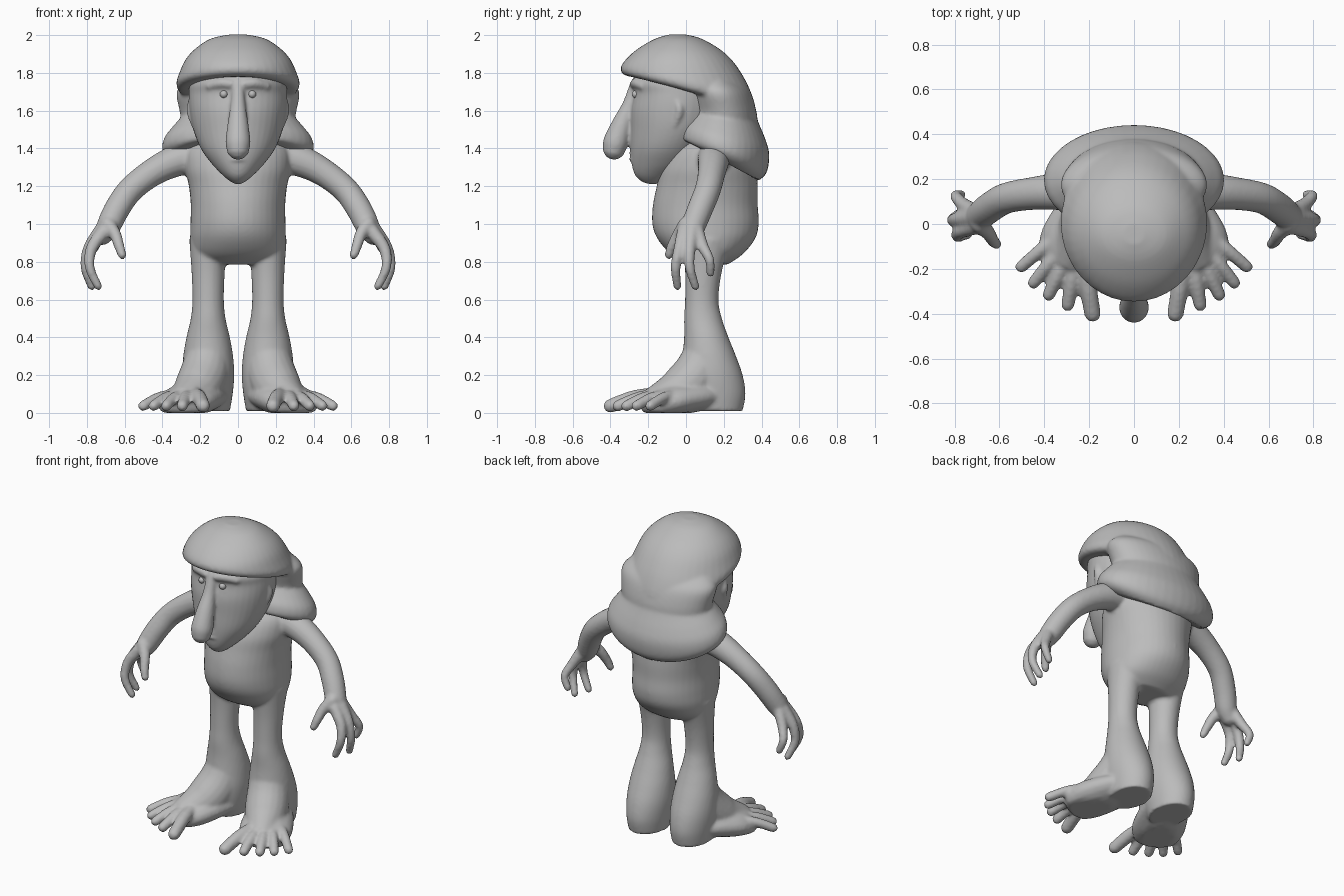
import bpy, bmesh, math
from mathutils import Vector

grey = bpy.data.materials.new("clay grey")
grey.diffuse_color = (0.5, 0.5, 0.5, 1)


def spline(keys, steps=5):
    """Catmull-Rom interpolation of equal-length tuples."""
    out = []
    for i in range(len(keys) - 1):
        a, b = keys[max(i - 1, 0)], keys[i]
        c, d = keys[i + 1], keys[min(i + 2, len(keys) - 1)]
        for s in range(steps):
            t = s / steps
            out.append([0.5 * (2 * q + (r - p) * t + (2 * p - 5 * q + 4 * r - w) * t * t
                               + (3 * q - p - 3 * r + w) * t ** 3)
                        for p, q, r, w in zip(a, b, c, d)])
    return out + [list(keys[-1])]


def loft(bm, rings, n=32, floor=None):
    """Skin a list of (centre, axis u, axis v) ellipses and cap the ends."""
    loops = []
    for c, u, v in rings:
        pts = [c + u * math.cos(math.tau * k / n) + v * math.sin(math.tau * k / n) for k in range(n)]
        if floor is not None:
            for p in pts:
                p.z = max(p.z, floor)
        loops.append([bm.verts.new(p) for p in pts])
    faces = [bm.faces.new((a[k], a[(k + 1) % n], b[(k + 1) % n], b[k]))
             for a, b in zip(loops, loops[1:]) for k in range(n)]
    faces += [bm.faces.new(loops[0][::-1]), bm.faces.new(loops[-1])]
    bmesh.ops.recalc_face_normals(bm, faces=faces)


def stack(bm, keys, x=0.0):
    """Ellipses as (z front, z back, y front, y back, half width); one z if level."""
    rings = []
    for z0, z1, y0, y1, w in spline([k if len(k) == 5 else (k[0], *k) for k in keys]):
        rings.append((Vector((x, (y0 + y1) / 2, (z0 + z1) / 2)), Vector((max(w, 0.004), 0, 0)),
                      Vector((0, max((y1 - y0) / 2, 0.004), (z1 - z0) / 2))))
    loft(bm, rings, 40)


def limb(bm, keys, side=1, flat=1.0, floor=None):
    """Round-ended tube through (x, y, z, radius); flat scales its height."""
    pts = spline(keys)
    pos = [Vector((p[0] * side, p[1], p[2])) for p in pts]
    rad = [p[3] for p in pts]
    t0, t1 = (pos[0] - pos[1]).normalized(), (pos[-1] - pos[-2]).normalized()
    caps = [(0.5, 0.87), (0.85, 0.53), (0.98, 0.2)]
    r0, r1 = rad[0] * min(flat, 1), rad[-1] * min(flat, 1)
    pos = [pos[0] + t0 * r0 * a for a, _ in caps[::-1]] + pos + [pos[-1] + t1 * r1 * a for a, _ in caps]
    rad = [rad[0] * b for _, b in caps[::-1]] + rad + [rad[-1] * b for _, b in caps]
    span = (pos[-1] - pos[0]).normalized()
    ref = Vector((0, 1, 0)) if abs(span.y) < 0.6 else Vector((0, 0, 1))
    rings = []
    for i, (p, r) in enumerate(zip(pos, rad)):
        t = (pos[min(i + 1, len(pos) - 1)] - pos[max(i - 1, 0)]).normalized()
        u = t.cross(ref).normalized()
        rings.append((p, u * r, u.cross(t) * r * flat))
    loft(bm, rings, 20, floor)


def finish(name, bm, voxel=None, smooth=4):
    me = bpy.data.meshes.new(name)
    bm.to_mesh(me)
    bm.free()
    me.materials.append(grey)
    ob = bpy.data.objects.new(name, me)
    bpy.context.collection.objects.link(ob)
    if voxel:
        m = ob.modifiers.new("blend", 'REMESH')
        m.mode, m.voxel_size, m.use_smooth_shade = 'VOXEL', voxel, True
        s = ob.modifiers.new("soften", 'SMOOTH')
        s.factor, s.iterations = 0.5, smooth
    for f in me.polygons:
        f.use_smooth = True
    return ob


# Torso, legs, feet, arms and hands, blended into one skin
bm = bmesh.new()
stack(bm, [(1.46, 0.0, 0.3, 0.18), (1.40, -0.07, 0.34, 0.27), (1.3, -0.13, 0.37, 0.28),
           (1.2, -0.155, 0.38, 0.26), (1.1, -0.175, 0.38, 0.25), (1.0, -0.178, 0.385, 0.252),
           (0.92, -0.15, 0.365, 0.252), (0.84, -0.08, 0.3, 0.235), (0.785, 0.01, 0.22, 0.17)])
toes = [((0.225, -0.16), (0.185, -0.4), 0.037), ((0.26, -0.15), (0.295, -0.36), 0.03),
        ((0.29, -0.13), (0.38, -0.315), 0.029), ((0.32, -0.1), (0.447, -0.262), 0.028),
        ((0.34, -0.05), (0.502, -0.19), 0.028)]
fingers = [[(0.71, -0.01, 0.96, 0.038), (0.775, -0.035, 0.87, 0.031), (0.785, -0.055, 0.77, 0.026), (0.74, -0.045, 0.67, 0.022)],
           [(0.73, 0.03, 0.96, 0.038), (0.79, 0.02, 0.87, 0.031), (0.808, 0.02, 0.77, 0.026), (0.775, 0.05, 0.67, 0.022)],
           [(0.72, 0.06, 0.96, 0.036), (0.765, 0.09, 0.88, 0.03), (0.795, 0.125, 0.81, 0.025), (0.77, 0.13, 0.74, 0.022)],
           [(0.69, 0.0, 1.0, 0.04), (0.65, -0.04, 0.945, 0.032), (0.628, -0.075, 0.88, 0.027), (0.613, -0.09, 0.835, 0.023)]]
for s in (1, -1):
    stack(bm, [(0.92, -0.02, 0.24, 0.10), (0.75, -0.005, 0.19, 0.088), (0.6, -0.005, 0.172, 0.083),
               (0.5, -0.01, 0.19, 0.092), (0.4, -0.01, 0.225, 0.115), (0.3, -0.02, 0.265, 0.132),
               (0.2, -0.04, 0.30, 0.138), (0.1, -0.04, 0.315, 0.13), (0.01, 0.0, 0.30, 0.115)], x=s * 0.158)
    # sole and sloping instep
    limb(bm, [(0.15, 0.2, 0.09, 0.10), (0.175, 0.1, 0.09, 0.135), (0.22, 0.0, 0.08, 0.155),
              (0.265, -0.09, 0.065, 0.16), (0.295, -0.15, 0.05, 0.145)], s, 0.55, 0.0)
    limb(bm, [(0.16, 0.1, 0.3, 0.118), (0.18, 0.055, 0.2, 0.13), (0.22, -0.03, 0.115, 0.125),
              (0.27, -0.13, 0.07, 0.095)], s, 1.0, 0.0)
    for a, b, r in toes:
        mid = [(p + q) / 2 for p, q in zip(a, b)]
        limb(bm, [(*a, 0.1, r), (*mid, 0.08, r * 1.05), (*b, 0.037, r)], s, 1.0, 0.0)
    limb(bm, [(0.22, 0.15, 1.36, 0.09), (0.34, 0.145, 1.33, 0.083), (0.46, 0.135, 1.268, 0.073),
              (0.57, 0.115, 1.18, 0.069), (0.64, 0.075, 1.08, 0.068), (0.685, 0.04, 0.99, 0.064),
              (0.715, 0.03, 0.94, 0.052)], s)
    for f in fingers:
        limb(bm, f, s)
finish("body", bm, 0.011)

# Head with long nose, brow, lips and ears
bm = bmesh.new()
stack(bm, [(1.88, -0.2, 0.15, 0.18), (1.76, -0.285, 0.2, 0.25), (1.69, -0.28, 0.2, 0.26),
           (1.6, -0.295, 0.2, 0.256), (1.5, -0.295, 0.17, 0.237), (1.4, -0.295, 0.1, 0.197),
           (1.32, -0.288, 0.03, 0.14), (1.26, -0.27, -0.06, 0.083), (1.225, -0.235, -0.12, 0.04),
           (1.212, -0.2, -0.15, 0.015)])
limb(bm, [(0, -0.265, 1.74, 0.032), (0, -0.297, 1.63, 0.04), (0, -0.337, 1.53, 0.055),
          (0, -0.370, 1.44, 0.066), (0, -0.38, 1.402, 0.062)])
for z in (1.375, 1.345):
    limb(bm, [(-0.075, -0.25, z - 0.012, 0.012), (0, -0.283, z, 0.018), (0.075, -0.25, z - 0.012, 0.012)])
for s in (1, -1):
    limb(bm, [(0.035, -0.275, 1.74, 0.024), (0.09, -0.26, 1.745, 0.027), (0.15, -0.228, 1.73, 0.022)], s)
    limb(bm, [(0.05, -0.268, 1.655, 0.012), (0.08, -0.262, 1.65, 0.013), (0.115, -0.248, 1.658, 0.01)], s)
    limb(bm, [(0.238, -0.05, 1.66, 0.022), (0.248, -0.035, 1.6, 0.025), (0.228, -0.06, 1.52, 0.018)], s)
finish("head", bm, 0.009, 4)

# Eyes
bm = bmesh.new()
for s in (1, -1):
    limb(bm, [(s * 0.075, -0.262, 1.687, 0.021), (s * 0.075, -0.266, 1.687, 0.021)])
finish("eyes", bm)

# Hair: domed cap with a rim dipping backwards, long back and a cape over the shoulders
bm = bmesh.new()
stack(bm, [(2.003, 2.003, -0.09, 0.0, 0.045), (1.98, 1.982, -0.165, 0.08, 0.145),
           (1.928, 1.925, -0.255, 0.18, 0.228), (1.875, 1.86, -0.315, 0.25, 0.28),
           (1.832, 1.77, -0.345, 0.31, 0.31), (1.80, 1.69, -0.34, 0.347, 0.327),
           (1.782, 1.63, -0.305, 0.365, 0.312), (1.78, 1.60, -0.26, 0.36, 0.27)])
stack(bm, [(1.76, 0.04, 0.27, 0.27), (1.7, 0.005, 0.335, 0.325), (1.6, 0.02, 0.372, 0.31),
           (1.5, 0.03, 0.385, 0.292), (1.4, 0.03, 0.41, 0.28)])
stack(bm, [(1.62, 1.60, 0.04, 0.36, 0.26), (1.60, 1.53, 0.02, 0.387, 0.30),
           (1.56, 1.45, -0.01, 0.42, 0.352), (1.52, 1.38, -0.04, 0.44, 0.392),
           (1.48, 1.31, -0.05, 0.437, 0.402), (1.46, 1.26, -0.05, 0.42, 0.378),
           (1.45, 1.23, -0.02, 0.385, 0.33)])
finish("hair", bm, 0.011, 5)
